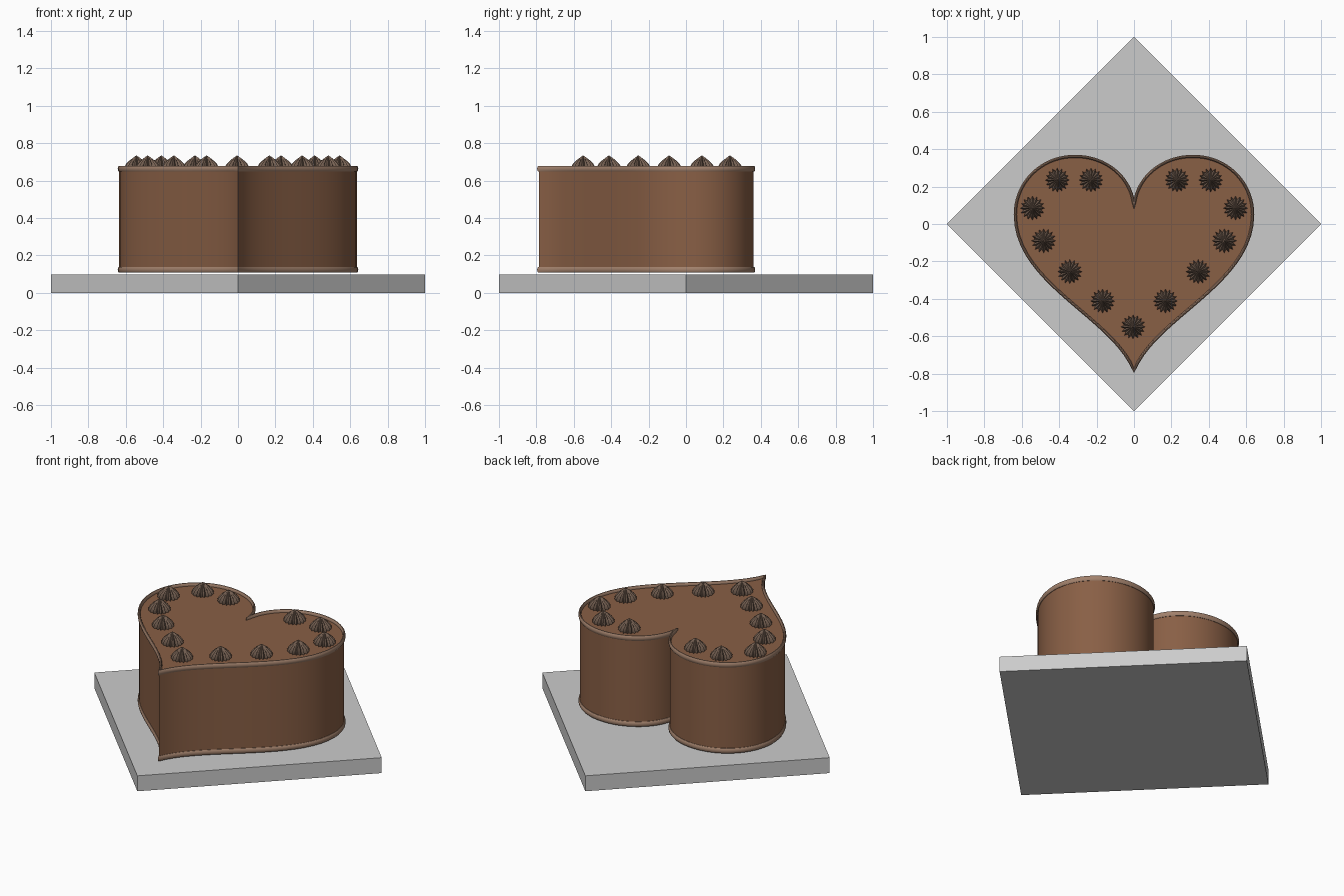
import bpy, bmesh, math
from mathutils import Vector
from mathutils.geometry import interpolate_bezier

if "Cube" in bpy.data.objects:
    bpy.data.objects.remove(bpy.data.objects["Cube"])


def material(name, rgb):
    m = bpy.data.materials.new(name)
    m.diffuse_color = (*rgb, 1)
    m.use_nodes = True
    m.node_tree.nodes["Principled BSDF"].inputs["Base Color"].default_value = m.diffuse_color
    return m


cake_mat = material("chocolate", (0.25, 0.115, 0.06))
trim_mat = material("light_chocolate", (0.36, 0.22, 0.15))
kiss_mat = material("dark_cream", (0.19, 0.125, 0.09))


def finish(bm, name, mat=None, smooth=None):
    bmesh.ops.recalc_face_normals(bm, faces=bm.faces)
    me = bpy.data.meshes.new(name)
    bm.to_mesh(me)
    bm.free()
    ob = bpy.data.objects.new(name, me)
    bpy.context.collection.objects.link(ob)
    if mat:
        me.materials.append(mat)
    if smooth:
        bpy.ops.object.select_all(action='DESELECT')
        ob.select_set(True)
        bpy.context.view_layer.objects.active = ob
        bpy.ops.object.shade_smooth_by_angle(angle=math.radians(smooth))
    return ob


def prism(points, z0, z1):
    bm = bmesh.new()
    face = bm.faces.new([bm.verts.new((p[0], p[1], z0)) for p in points])
    ext = bmesh.ops.extrude_face_region(bm, geom=[face], use_keep_orig=True)
    tops = [g for g in ext["geom"] if isinstance(g, bmesh.types.BMVert)]
    bmesh.ops.translate(bm, verts=tops, vec=(0, 0, z1 - z0))
    return bm


# Heart outline: right half as Bezier segments, then mirrored (clockwise)
segments = [
    ((0, 0.09), (0.01, 0.25), (0.15, 0.362), (0.315, 0.362)),
    ((0.315, 0.362), (0.50, 0.362), (0.635, 0.22), (0.635, 0.05)),
    ((0.635, 0.05), (0.635, -0.32), (0.11, -0.50), (0, -0.785)),
]
half = []
for seg in segments:
    half += [p.to_2d() for p in interpolate_bezier(*[Vector((*q, 0)) for q in seg], 20)][:-1]
heart = half + [Vector((0, -0.785))] + [Vector((-p.x, p.y)) for p in reversed(half[1:])]


def outward(i):
    a, b, c = heart[i - 1], heart[i], heart[(i + 1) % len(heart)]
    n1, n2 = [Vector((-d.y, d.x)).normalized() for d in (b - a, c - b)]
    n = (n1 + n2).normalized()
    return n / max(n.dot(n1), 0.7)


normals = [outward(i) for i in range(len(heart))]


def trim(name, z):
    # Rounded bead swept round the heart outline
    bm = bmesh.new()
    rings = []
    for p, n in zip(heart, normals):
        ring = []
        for k in range(10):
            a = math.tau * k / 10
            q = p + n * (0.008 * math.cos(a))
            ring.append(bm.verts.new((q.x, q.y, z + 0.0165 * math.sin(a))))
        rings.append(ring)
    for i, r in enumerate(rings):
        s = rings[(i + 1) % len(rings)]
        for k in range(10):
            bm.faces.new((r[k], r[(k + 1) % 10], s[(k + 1) % 10], s[k]))
    finish(bm, name, trim_mat, 50)


# Square board set on its corner
finish(prism([(1, 0), (0, 1), (-1, 0), (0, -1)], 0, 0.097), "cake_board")

# Cake body and its two bead trims
finish(prism(heart, 0.112, 0.662), "cake_body", cake_mat, 30)
trim("top_trim", 0.6635)
trim("bottom_trim", 0.1235)

# Piped swirl: fluted star dome
N = 16
bm = bmesh.new()
rings = []
for r, z in ((0.058, 0), (0.065, 0.012), (0.056, 0.03), (0.038, 0.048), (0.017, 0.064)):
    rings.append([bm.verts.new((r * f * math.cos(math.pi * k / N), r * f * math.sin(math.pi * k / N), z))
                  for k in range(2 * N) for f in [0.72 if k % 2 else 1]])
tip = bm.verts.new((0, 0, 0.076))
for lo, hi in zip(rings, rings[1:]):
    for k in range(2 * N):
        j = (k + 1) % (2 * N)
        bm.faces.new((lo[k], lo[j], hi[j], hi[k]))
for k in range(2 * N):
    bm.faces.new((rings[-1][k], rings[-1][(k + 1) % (2 * N)], tip))
bm.faces.new(rings[0][::-1])
first = finish(bm, "piped_star", kiss_mat, 40)
first.location = (-0.005, -0.55, 0.659)

# Repeat the stars on both sides of the heart
spots = [(0.23, 0.235), (0.41, 0.235), (0.543, 0.085), (0.483, -0.09), (0.343, -0.255), (0.168, -0.412)]
for x, y in spots:
    for side in (-1, 1):
        ob = first.copy()
        ob.name = "piped_star"
        ob.location = (side * x, y, 0.659)
        bpy.context.collection.objects.link(ob)
